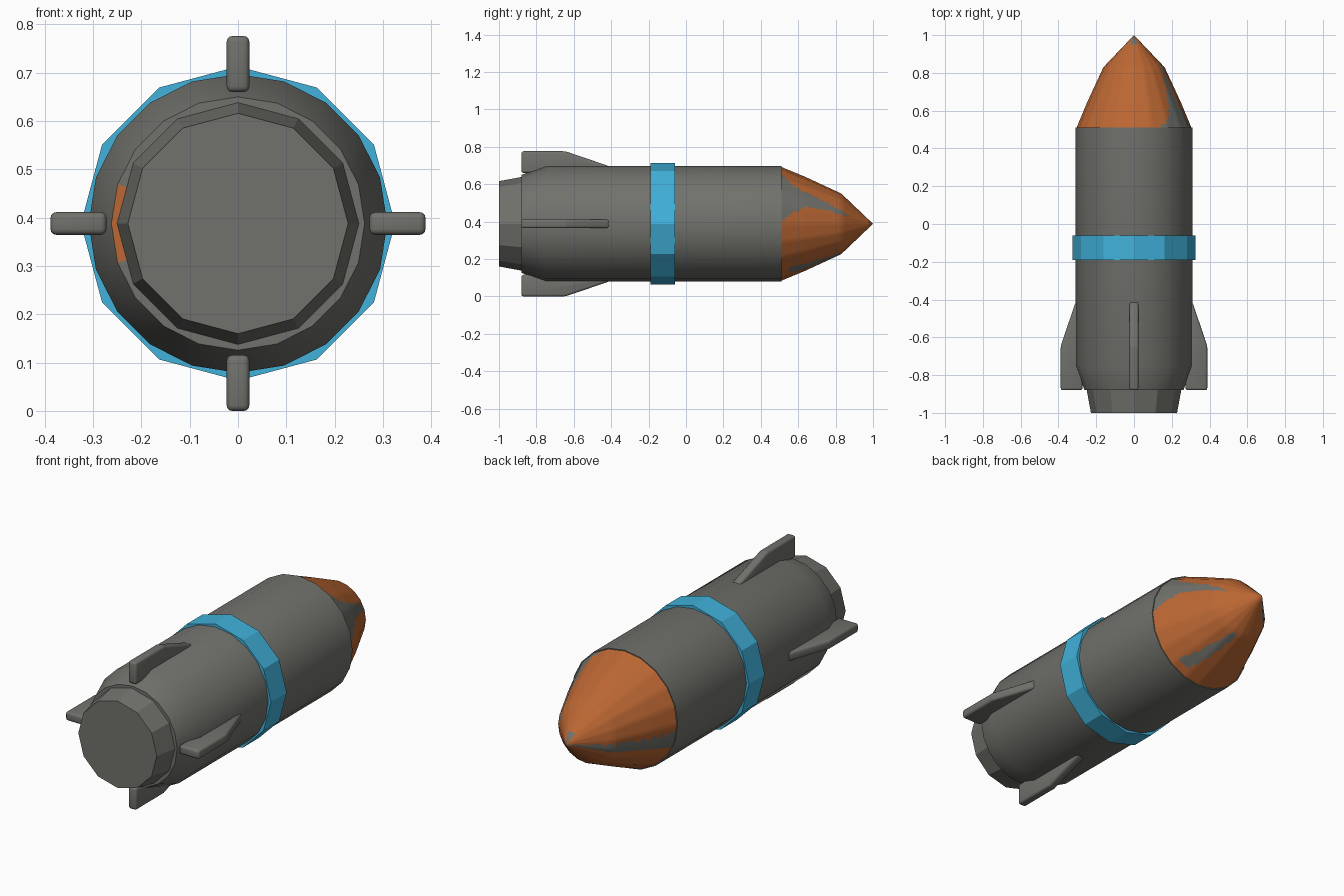
import bpy, bmesh, math
from mathutils import Matrix, Vector

if "Cube" in bpy.data.objects:
    bpy.data.objects.remove(bpy.data.objects["Cube"])

AXIS_Z = 0.388


def material(name, rgb):
    m = bpy.data.materials.new(name)
    m.use_nodes = True
    m.diffuse_color = (*rgb, 1)
    m.node_tree.nodes["Principled BSDF"].inputs["Base Color"].default_value = (*rgb, 1)
    return m


grey = material("hull grey", (0.165, 0.165, 0.15))
blue = material("band blue", (0.052, 0.44, 0.70))
orange = material("nose orange", (0.50, 0.135, 0.033))


def finish(name, bm, mats, smooth):
    bmesh.ops.remove_doubles(bm, verts=bm.verts, dist=0.0001)
    bmesh.ops.recalc_face_normals(bm, faces=bm.faces)
    mesh = bpy.data.meshes.new(name)
    bm.to_mesh(mesh)
    bm.free()
    ob = bpy.data.objects.new(name, mesh)
    bpy.context.collection.objects.link(ob)
    for m in mats:
        mesh.materials.append(m)
    if smooth:
        bpy.ops.object.select_all(action="DESELECT")
        ob.select_set(True)
        bpy.context.view_layer.objects.active = ob
        bpy.ops.object.shade_smooth_by_angle(angle=math.radians(smooth))
    return ob


def revolve(name, profile, sides, mats, smooth=0, split=1, rule=None):
    """Turn (y, radius) points about the long axis; split adds columns on each flat side."""
    bm = bmesh.new()
    step = 2 * math.pi / sides
    n = sides * split
    rings = []
    for y, r in profile:
        ring = []
        for i in range(n):
            a = i * step / split
            k = math.cos(step / 2) / math.cos(a % step - step / 2) if i % split else 1
            ring.append(bm.verts.new((r * k * math.cos(a), y, AXIS_Z + r * k * math.sin(a))))
        rings.append(ring)
    for lo, hi in zip(rings, rings[1:]):
        for i in range(n):
            j = (i + 1) % n
            f = bm.faces.new((lo[i], lo[j], hi[j], hi[i]))
            if rule:
                c = f.calc_center_median()
                f.material_index = rule(math.degrees(math.atan2(c.z - AXIS_Z, c.x)), c.y)
    return finish(name, bm, mats, smooth)


def interp(points, t):
    for (a, u), (b, v) in zip(points, points[1:]):
        if t <= b:
            return u + (v - u) * (t - a) / (b - a)
    return points[-1][1]


# Hull with tapered tail; a patch of the tail rim is orange
revolve("hull", [(-0.88, 0), (-0.88, 0.262), (-0.75, 0.309), (0.51, 0.309), (0.51, 0)],
        20, [grey, orange], 30,
        rule=lambda a, y: int(abs(a) > 162 and y < -0.87))

# Exhaust nozzle and band, both twelve-sided and flat
revolve("nozzle", [(-1, 0), (-1, 0.228), (-0.87, 0.252), (-0.87, 0)], 12, [grey])
revolve("band", [(-0.19, 0.29), (-0.19, 0.325), (-0.06, 0.325), (-0.06, 0.29), (-0.19, 0.29)],
        12, [blue])

# Nose cone: orange with grey streaks
NOSE = [(0.51, 0.304), (0.64, 0.25), (0.83, 0.162), (1, 0)]
SIDE_TOP = [(0.51, 62), (0.57, 48), (0.68, 40), (0.78, 33), (0.88, 18)]
SIDE_LOW = [(0.51, 0), (0.57, 12), (0.65, 22), (0.78, 20), (0.88, 18)]


def streaks(a, y):
    side = interp(SIDE_LOW, y) < a < interp(SIDE_TOP, y) and y < 0.88
    belly = abs(a - interp([(0.54, -60), (0.86, -80)], y)) < 7 and 0.55 < y < 0.84
    far_side = -171 < a < -155
    tip = y > 0.95 and 60 < a < 120
    return int(side or belly or far_side or tip)


rows = sorted({y for y, r in NOSE} | {0.51 + 0.02 * i for i in range(1, 24)})
revolve("nose_cone", [(y, interp(NOSE, y)) for y in rows], 20, [orange, grey], 40,
        split=5, rule=streaks)

# Four rounded fins
FIN = [(-0.88, 0.272), (-0.88, 0.388), (-0.645, 0.388), (-0.41, 0.308), (-0.41, 0.272)]
for i, side in enumerate(("left", "top", "right", "bottom")):
    bm = bmesh.new()
    base = bm.faces.new([bm.verts.new((r, y, -0.0235)) for y, r in FIN])
    ext = bmesh.ops.extrude_face_region(bm, geom=[base])
    bmesh.ops.translate(bm, vec=Vector((0, 0, 0.047)),
                        verts=[v for v in ext["geom"] if isinstance(v, bmesh.types.BMVert)])
    bmesh.ops.recalc_face_normals(bm, faces=bm.faces)
    bmesh.ops.bevel(bm, geom=bm.edges[:], offset=0.012, segments=3, profile=0.5,
                    affect="EDGES", clamp_overlap=True)
    bmesh.ops.transform(bm, verts=bm.verts, matrix=Matrix.Translation((0, 0, AXIS_Z))
                        @ Matrix.Rotation(-i * math.pi / 2, 4, "Y"))
    finish(side + "_fin", bm, [grey], 40)
